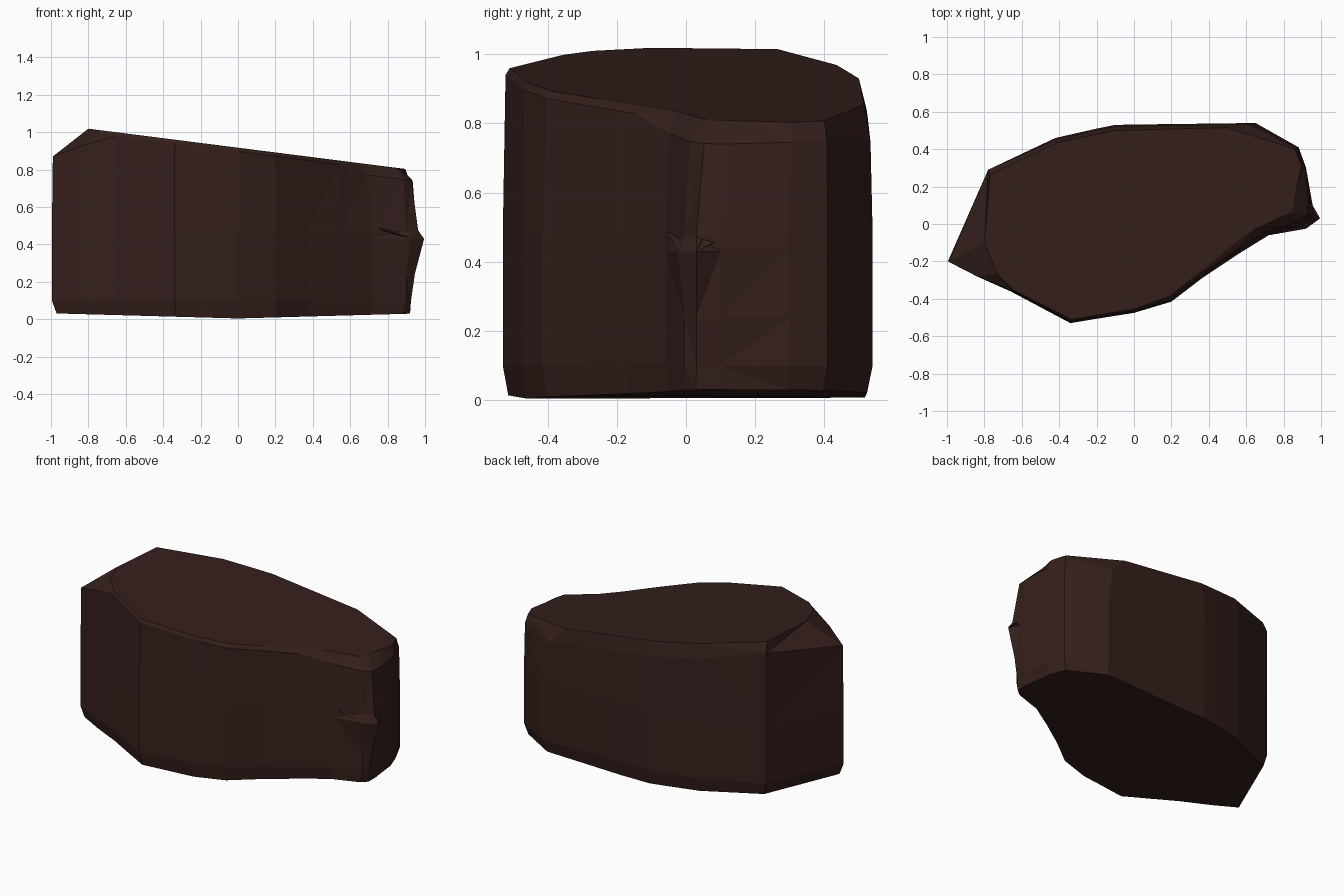
import bpy, bmesh

if "Cube" in bpy.data.objects:
    bpy.data.objects.remove(bpy.data.objects["Cube"])

# Outline going round the boulder: wall x, y, then top rim x, y
OUTLINE = [
    (-.995, -.20, -.80, -.10), (-.84, -.28, -.73, -.27), (-.66, -.36, -.64, -.355),
    (-.34, -.53, -.335, -.51), (-.19, -.505, -.18, -.485), (0, -.475, .0, -.455),
    (.20, -.415, .19, -.385), (.37, -.285, .36, -.255), (.55, -.165, .53, -.11),
    (.72, -.06, .64, -.03), (.90, -.005, .84, .06), (.95, .03, .86, .12),
    (.955, .10, .87, .20), (.92, .30, .895, .31), (.88, .41, .86, .40),
    (.65, .54, .50, .515), (.10, .533, .10, .505), (-.10, .53, -.10, .50),
    (-.20, .51, -.20, .48), (-.42, .46, -.41, .435), (-.78, .29, -.77, .265),
]
SPUR = 11  # index of the right-hand point that juts out


def top_z(x):
    return .917 - .127 * x


def base_z(x):
    return .004 + .027 * abs(x)


def wall_ring(z, spur_x, lip=False):
    ring = []
    for i, (x, y, _, _) in enumerate(OUTLINE):
        if i == SPUR:
            x = spur_x
        elif i == SPUR - 1 and lip:
            x, y = .92, -.025
        elif i == SPUR + 1 and z < .4:
            x = min(x, spur_x)
        ring.append((x, y, z))
    return ring


# Bottom edge slightly tucked in
cap = [(min(x * .975, .92), y * .97, base_z(x)) for x, y, _, _ in OUTLINE]
foot = wall_ring(.10, .925)

# Shoulder below the rim, dropping furthest at the left tip
shoulder, rim = [], []
for i, (x, y, u, v) in enumerate(OUTLINE):
    if i == 0:
        shoulder.append((-.99, -.20, .87))
    elif i == 1:
        shoulder.append((-.84, -.28, .925))
    elif i == 20:
        shoulder.append((x, y, .95))
    else:
        drop = .055 if 9 <= i <= 14 else .09 if i > 14 else .02
        t = .4 if i < 10 else .25
        shoulder.append((x + (u - x) * t, y + (v - y) * t, top_z(x) - drop))
    rim.append((u, v, top_z(u)))

rings = [cap, foot, wall_ring(.24, .945), wall_ring(.43, .995, True),
         wall_ring(.475, .963), shoulder, rim]

# Stack the rings and close both ends
bm = bmesh.new()
loops = [[bm.verts.new(p) for p in ring] for ring in rings]
n = len(OUTLINE)
for low, high in zip(loops, loops[1:]):
    for i in range(n):
        j = (i + 1) % n
        bm.faces.new((low[i], low[j], high[j], high[i]))
bm.faces.new(loops[-1])
bm.faces.new(loops[0][::-1])
bmesh.ops.triangulate(bm, faces=bm.faces[:])
bmesh.ops.recalc_face_normals(bm, faces=bm.faces[:])
mesh = bpy.data.meshes.new("boulder")
bm.to_mesh(mesh)
bm.free()
boulder = bpy.data.objects.new("boulder", mesh)
bpy.context.collection.objects.link(boulder)

# Chipped ledge on the right end
bm = bmesh.new()
for p in [(.75, -.055, .485), (.965, .05, .465), (.995, .03, .43), (.92, -.025, .435),
          (.88, .08, .45), (.85, .04, .42), (.965, .08, .455)]:
    bm.verts.new(p)
bmesh.ops.convex_hull(bm, input=bm.verts[:])
mesh = bpy.data.meshes.new("ledge_chip")
bm.to_mesh(mesh)
bm.free()
chip = bpy.data.objects.new("ledge_chip", mesh)
bpy.context.collection.objects.link(chip)

# Dark brown stone
stone = bpy.data.materials.new("dark_stone")
stone.diffuse_color = (.035, .014, .011, 1)
stone.use_nodes = True
stone.node_tree.nodes["Principled BSDF"].inputs["Base Color"].default_value = stone.diffuse_color
for ob in (boulder, chip):
    ob.data.materials.append(stone)
